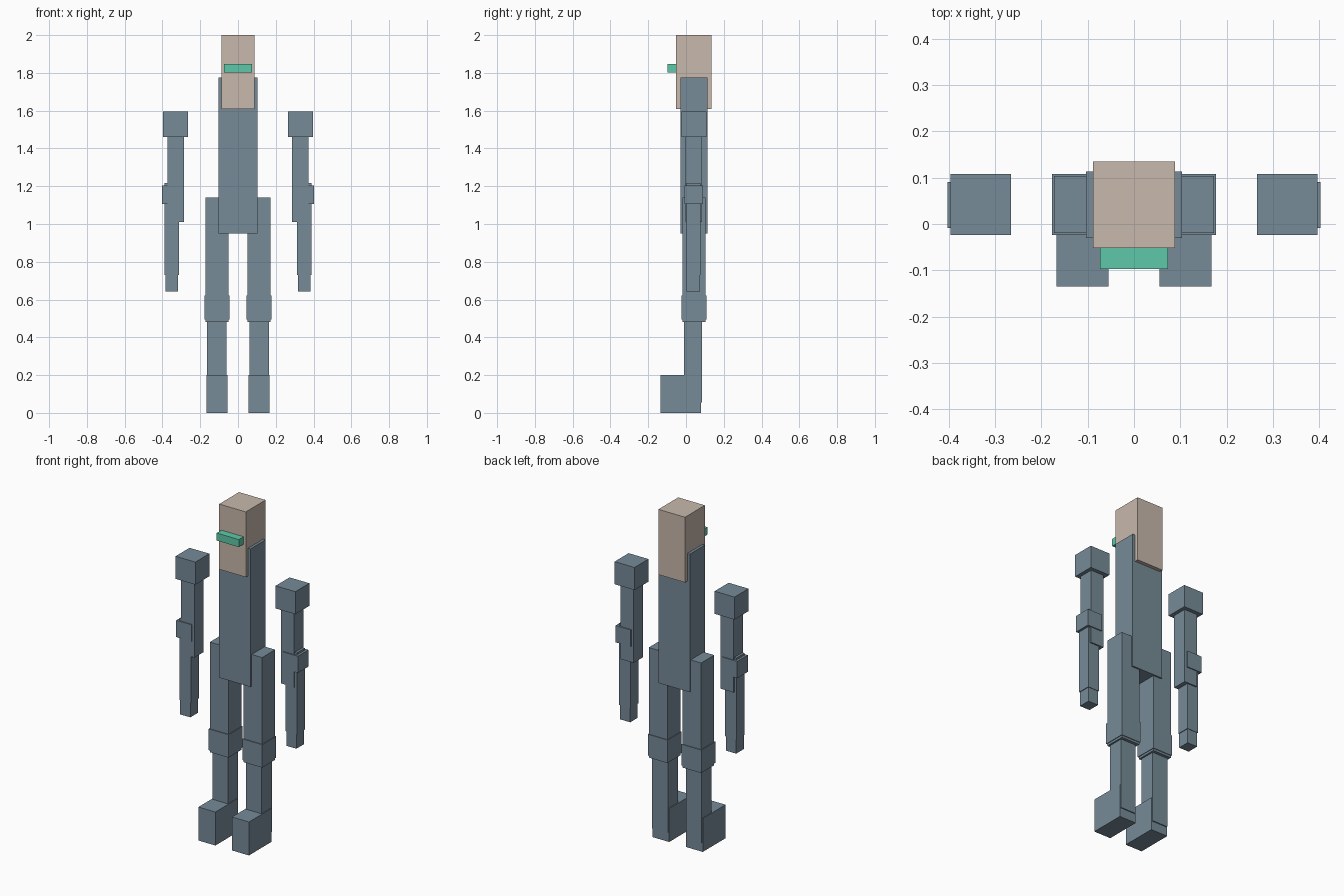
import bpy

if "Cube" in bpy.data.objects:
    bpy.data.objects.remove(bpy.data.objects["Cube"])


def material(name, rgb):
    m = bpy.data.materials.new(name)
    m.diffuse_color = (*rgb, 1)
    m.use_nodes = True
    m.node_tree.nodes["Principled BSDF"].inputs["Base Color"].default_value = m.diffuse_color
    return m


steel = material("steel blue", (0.184, 0.258, 0.314))
tan = material("warm tan", (0.578, 0.485, 0.413))
green = material("sea green", (0.114, 0.578, 0.392))


def box(name, x, y, z, mat=steel):
    """Box spanning the (low, high) range on each axis."""
    spans = (x, y, z)
    bpy.ops.mesh.primitive_cube_add(
        size=1, location=[(a + b) / 2 for a, b in spans])
    ob = bpy.context.object
    ob.name = name
    ob.scale = [b - a for a, b in spans]
    bpy.ops.object.transform_apply(location=False, rotation=False, scale=True)
    ob.data.materials.append(mat)
    return ob


def pair(name, x, y, z):
    """Matching boxes on the left and right sides."""
    box("left_" + name, x, y, z)
    box("right_" + name, (-x[1], -x[0]), y, z)


# Body, head and visor
box("torso", (-0.104, 0.104), (-0.03, 0.113), (0.95, 1.775))
box("head", (-0.088, 0.088), (-0.052, 0.135), (1.61, 2.0), tan)
box("visor", (-0.073, 0.073), (-0.097, -0.04), (1.803, 1.848), green)

# Arms
pair("shoulder", (0.265, 0.396), (-0.024, 0.108), (1.46, 1.595))
pair("upper_arm", (0.287, 0.374), (-0.003, 0.085), (1.01, 1.5))
pair("elbow", (0.302, 0.402), (-0.009, 0.091), (1.105, 1.205))
pair("forearm", (0.313, 0.388), (0.001, 0.077), (0.73, 1.217))
pair("hand", (0.317, 0.384), (0.003, 0.074), (0.643, 0.78))

# Legs
pair("thigh", (0.05, 0.173), (-0.019, 0.104), (0.482, 1.14))
pair("knee", (0.046, 0.177), (-0.024, 0.108), (0.495, 0.622))
pair("shin", (0.06, 0.163), (-0.01, 0.086), (0.055, 0.56))
pair("foot", (0.055, 0.167), (-0.135, 0.08), (0.0, 0.2))
